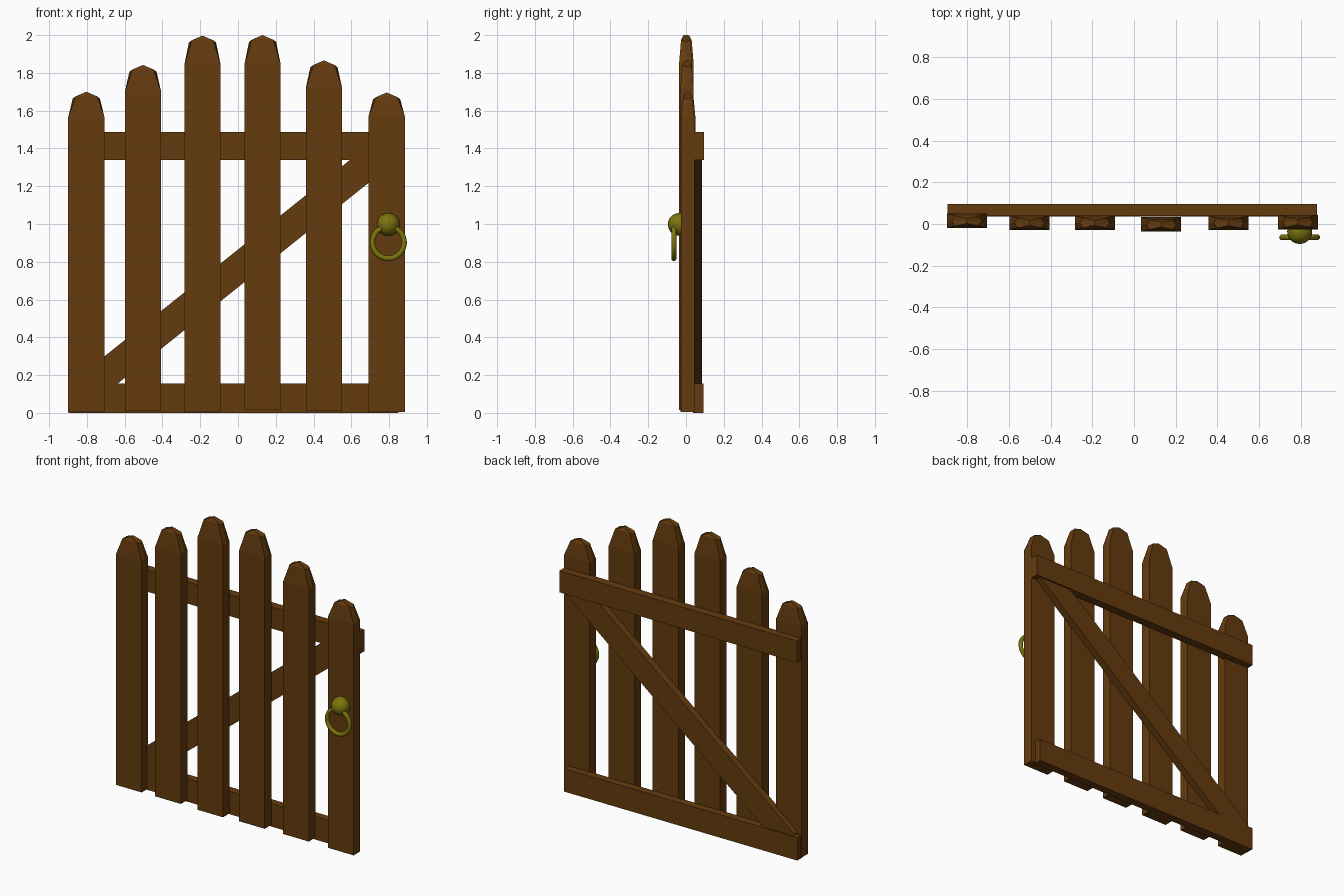
import bpy, bmesh, math
from mathutils import Matrix

if "Cube" in bpy.data.objects:
    bpy.data.objects.remove(bpy.data.objects["Cube"])


def material(name, color):
    m = bpy.data.materials.new(name)
    m.diffuse_color = (*color, 1)
    m.use_nodes = True
    m.node_tree.nodes["Principled BSDF"].inputs["Base Color"].default_value = m.diffuse_color
    return m


WOOD = material("brown_wood", (0.130, 0.044, 0.0045))
BRASS = material("old_brass", (0.205, 0.175, 0.004))


def finish(bm, name, mat):
    bmesh.ops.recalc_face_normals(bm, faces=bm.faces)
    me = bpy.data.meshes.new(name)
    bm.to_mesh(me)
    bm.free()
    me.materials.append(mat)
    ob = bpy.data.objects.new(name, me)
    bpy.context.collection.objects.link(ob)
    return ob


def box(name, x, y, z):
    bm = bmesh.new()
    size = [b - a for a, b in (x, y, z)]
    mid = [(a + b) / 2 for a, b in (x, y, z)]
    bmesh.ops.create_cube(bm, size=1, matrix=Matrix.Translation(mid) @ Matrix.Diagonal((*size, 1)))
    return finish(bm, name, WOOD)


def picket(name, x, y, bottom, shoulder, top):
    """Board with a tapered, chamfered head ending in a short ridge."""
    bm = bmesh.new()

    def ring(w_corner, w_side, d, z_corner, z_side):
        pts = [(-w_corner, -d, z_corner), (w_corner, -d, z_corner), (w_side, 0, z_side),
               (w_corner, d, z_corner), (-w_corner, d, z_corner), (-w_side, 0, z_side)]
        return [bm.verts.new((x + a, y + b, c)) for a, b, c in pts]

    rings = [ring(0.096, 0.096, 0.035, bottom, bottom),
             ring(0.096, 0.096, 0.035, shoulder, shoulder),
             ring(0.056, 0.072, 0.024, top - 0.024, top - 0.036)]
    for lo, hi in zip(rings, rings[1:]):
        for i in range(6):
            j = (i + 1) % 6
            bm.faces.new((lo[i], lo[j], hi[j], hi[i]))
    bm.faces.new(rings[0])
    r = rings[2]
    f = bm.verts.new((x, y - 0.012, top))
    b = bm.verts.new((x, y + 0.012, top))
    for face in ((r[0], r[1], f), (r[3], r[4], b),
                 (r[1], r[2], f), (r[2], b, f), (r[2], r[3], b),
                 (r[4], r[5], b), (r[5], f, b), (r[5], r[0], f)):
        bm.faces.new(face)
    return finish(bm, name, WOOD)


# Pickets: x, y, bottom, shoulder, top
for n, p in enumerate([(-0.803, 0.015, 0.004, 1.565, 1.70),
                       (-0.503, 0.006, 0.010, 1.70, 1.842),
                       (-0.188, 0.006, 0.004, 1.842, 1.997),
                       (0.130, -0.002, 0.014, 1.845, 2.0),
                       (0.455, 0.005, 0.012, 1.72, 1.866),
                       (0.787, 0.009, 0.006, 1.57, 1.696)], 1):
    picket(f"picket_{n}", *p)

# Horizontal rails on the back
box("top_rail", (-0.897, 0.88), (0.038, 0.096), (1.34, 1.486))
box("bottom_rail", (-0.897, 0.85), (0.038, 0.092), (0.0, 0.155))

# Diagonal brace, tucked into both rails
brace = box("diagonal_brace", (-1.04, 1.04), (-0.025, 0.025), (-0.078, 0.078))
brace.location = (-0.01, 0.061, 0.757)
brace.rotation_euler = (0, -math.atan(0.8), 0)

# Round knob
bm = bmesh.new()
bmesh.ops.create_uvsphere(bm, u_segments=24, v_segments=16, radius=0.06,
                          matrix=Matrix.Translation((0.796, -0.036, 0.998)))
knob = finish(bm, "knob", BRASS)

# Pull ring hanging from the knob
bpy.ops.mesh.primitive_torus_add(major_radius=0.084, minor_radius=0.014, major_segments=40,
                                 minor_segments=12, location=(0.796, -0.064, 0.902),
                                 rotation=(math.pi / 2, 0, 0))
ring = bpy.context.object
ring.name = "pull_ring"
ring.data.materials.append(BRASS)
for ob in (knob, ring):
    ob.data.polygons.foreach_set("use_smooth", [True] * len(ob.data.polygons))
